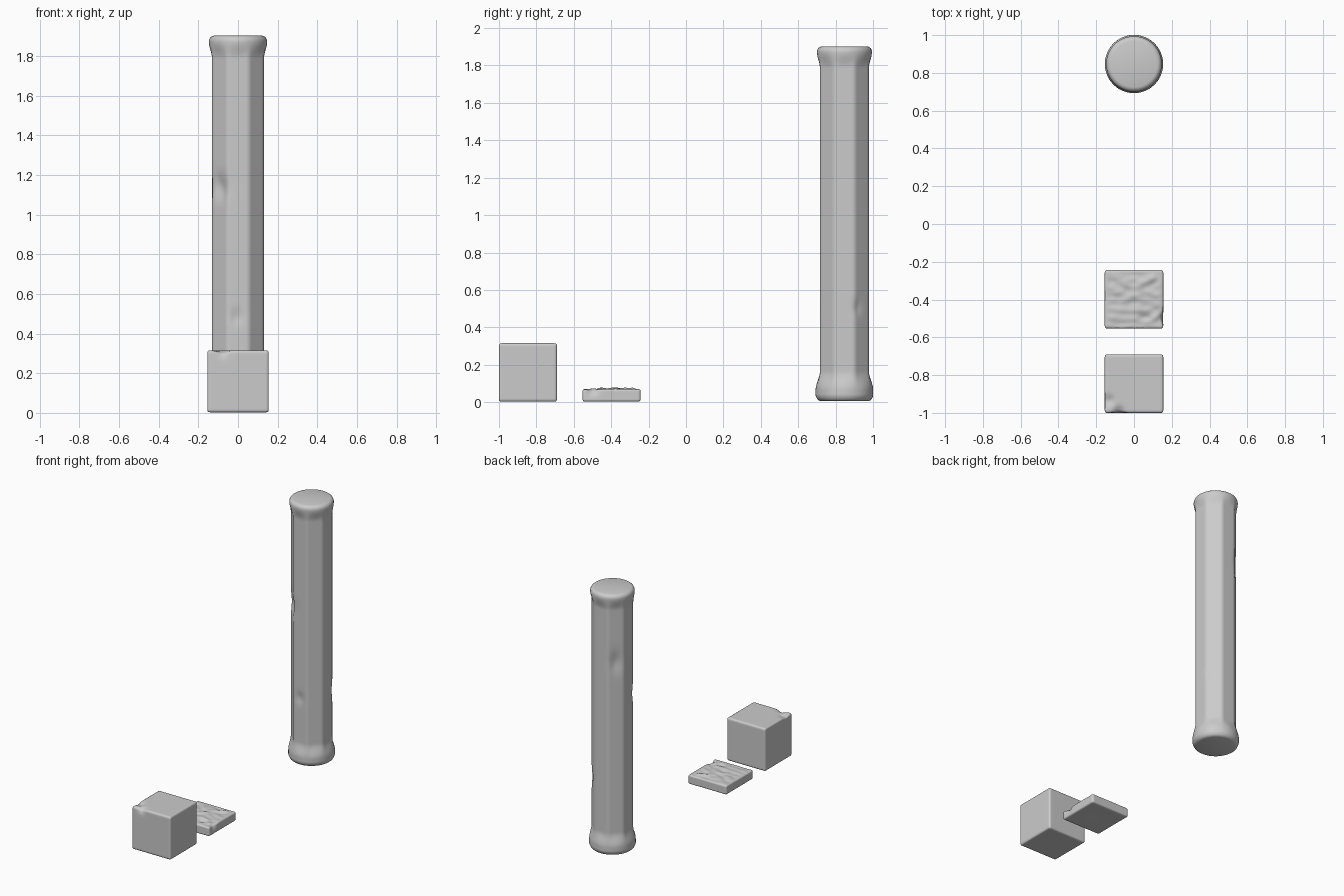
import bpy, bmesh, math
from mathutils import Vector, noise

if "Cube" in bpy.data.objects:
    bpy.data.objects.remove(bpy.data.objects["Cube"])


def finish(name, bm, loc, angle):
    bmesh.ops.recalc_face_normals(bm, faces=bm.faces)
    me = bpy.data.meshes.new(name)
    bm.to_mesh(me)
    bm.free()
    ob = bpy.data.objects.new(name, me)
    ob.location = loc
    bpy.context.collection.objects.link(ob)
    bpy.ops.object.select_all(action='DESELECT')
    ob.select_set(True)
    bpy.context.view_layer.objects.active = ob
    bpy.ops.object.shade_smooth_by_angle(angle=math.radians(angle))
    return ob


def worn_block(name, loc, size, chips, rough=0.0):
    """Rounded stone box standing on its location, with soft chips (pos, push, radius)."""
    bm = bmesh.new()
    bmesh.ops.create_cube(bm, size=1)
    bmesh.ops.subdivide_edges(bm, edges=bm.edges[:], cuts=39, use_grid_fill=True)
    half = Vector(size) / 2
    r = 0.012
    for v in bm.verts:
        top = v.co.z > 0.499
        p = Vector([v.co[i] * size[i] for i in range(3)])
        # rounded edges
        core = Vector([max(-half[i] + r, min(half[i] - r, p[i])) for i in range(3)])
        p = core + (p - core).normalized() * r
        p.z += half.z
        # weathered top
        if top:
            fade = min(1, (half.x - abs(p.x)) * 25, (half.y - abs(p.y)) * 25)
            p.z += rough * noise.noise(Vector((p.x * 16, p.y * 26, 3.0))) * max(0, fade)
        base = p.copy()
        for pos, push, rad in chips:
            d = (base - Vector(pos)).length
            p += Vector(push) * math.exp(-(d / rad) ** 2)
        v.co = p
    return finish(name, bm, loc, 60)


def smoothstep(a, b, x):
    t = max(0, min(1, (x - a) / (b - a)))
    return t * t * (3 - 2 * t)


def worn_column(name, loc, height, apothem, dents, segs=96, rings=190):
    """Octagonal shaft blending to round, flared ends."""
    bm = bmesh.new()
    caps = [(0, 0.126), (0.003, 0.136), (0.01, 0.145), (0.02, 0.150)]
    zs = [z for z, _ in caps]
    zs += [0.03 + i * (height - 0.06) / rings for i in range(rings + 1)]
    zs += [height - z for z, _ in reversed(caps)]
    loops = []
    for z in zs:
        up = height - z
        low, high = 1 - smoothstep(0.06, 0.16, z), 1 - smoothstep(0.03, 0.115, up)
        loop = []
        for k in range(segs):
            a = 2 * math.pi * k / segs
            local = (a + math.pi / 8) % (math.pi / 4) - math.pi / 8
            octagon = min(apothem / math.cos(local), apothem * 1.06)
            rad = octagon + (0.154 - octagon) * low
            rad += (0.147 - rad) * high
            for edge, shift in ((z, 0), (up, -0.004)):
                for cz, cr in caps:
                    if abs(edge - cz) < 1e-5:
                        rad = cr + shift
            # soft dents
            for da, dz, depth, wa, wz in dents:
                diff = (a - math.radians(da) + math.pi) % (2 * math.pi) - math.pi
                rad -= depth * math.exp(-(diff * rad / wa) ** 2 - ((z - dz) / wz) ** 2)
            loop.append(bm.verts.new((rad * math.cos(a), rad * math.sin(a), z)))
        loops.append(loop)
    for lo, hi in zip(loops, loops[1:]):
        for k in range(segs):
            n = (k + 1) % segs
            bm.faces.new((lo[k], lo[n], hi[n], hi[k]))
    bm.faces.new(loops[0][::-1])
    bm.faces.new(loops[-1])
    return finish(name, bm, loc, 60)


# tall column at the back: dents are (azimuth, height, depth, width, tall)
worn_column("column", (0, 0.847, 0.005), 1.897, 0.131, [
    (225, 1.13, 0.018, 0.05, 0.06),
    (268, 0.48, 0.008, 0.03, 0.04),
    (135, 1.40, 0.012, 0.04, 0.07),
    (30, 0.50, 0.006, 0.03, 0.04)])

# cube block at the front
worn_block("cube_block", (0, -0.845, 0.003), (0.31, 0.31, 0.312), [
    ((-0.08, -0.155, 0.312), (0, 0.008, -0.014), 0.03),
    ((-0.135, -0.09, 0.312), (0.003, 0, -0.012), 0.028)])

# thin slab in the middle
worn_block("thin_slab", (0, -0.398, 0.003), (0.31, 0.31, 0.067), [
    ((0.155, -0.10, 0.067), (-0.012, 0, -0.010), 0.03),
    ((0.0, 0.04, 0.067), (0, 0, 0.005), 0.07)], rough=0.010)
